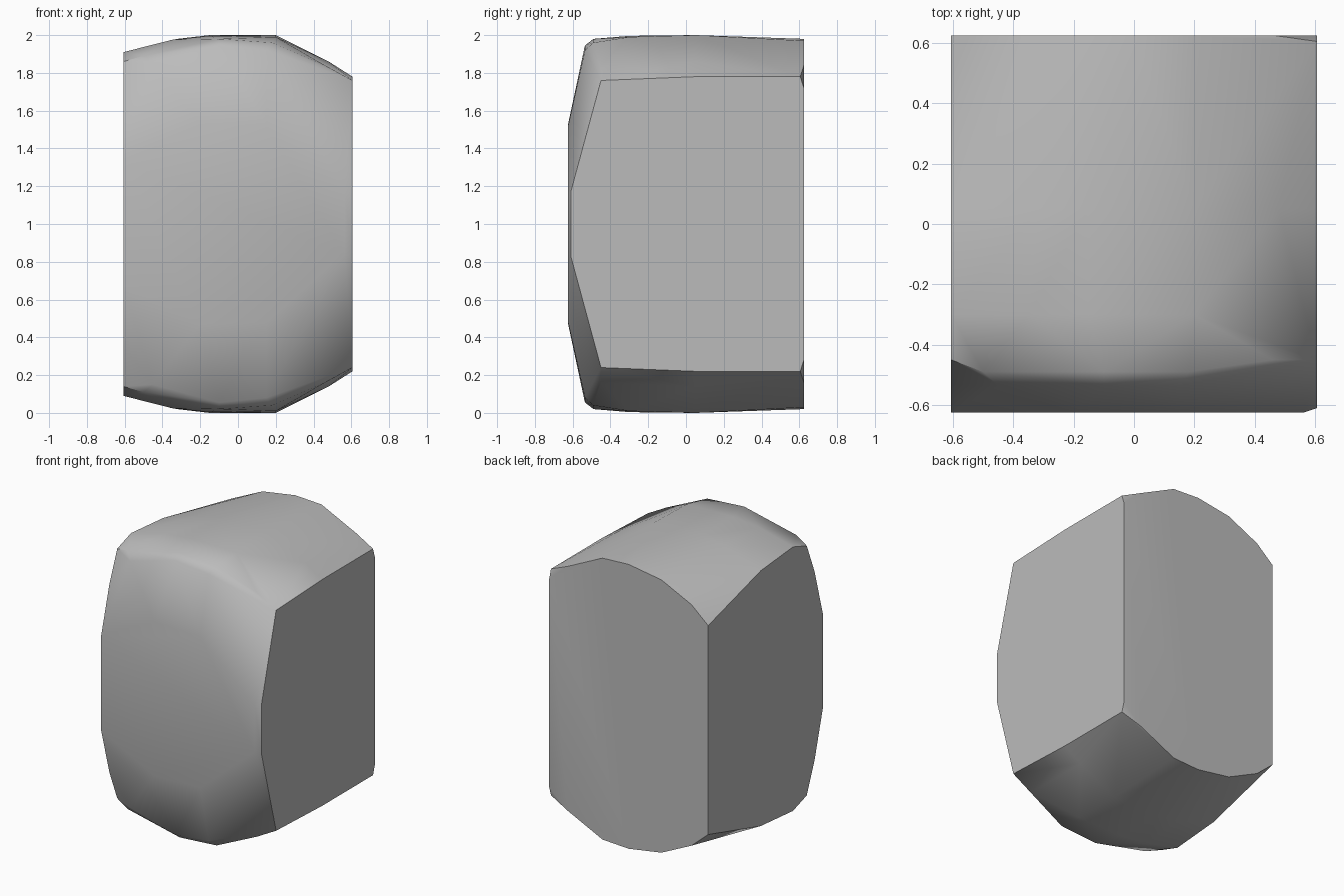
import bpy
import bmesh
import math

# Remove the default cube only
default_cube = bpy.data.objects.get("Cube")
if default_cube:
    bpy.data.objects.remove(default_cube, do_unlink=True)


def flat_material(name, grey):
    """One plain colour for viewport and render."""
    material = bpy.data.materials.new(name)
    material.use_nodes = True
    colour = (grey, grey, grey, 1)
    material.diffuse_color = colour
    shader = material.node_tree.nodes["Principled BSDF"]
    shader.inputs["Base Color"].default_value = colour
    return material


# Upper half of the block as cross-sections: depth y, then (x, z) outline
LEFT, RIGHT = -.606, .606
sections = [
    # flat back, with a nicked corner on one side
    (.624, [(LEFT, 1.72), (-.48, 1.83), (-.25, 1.94), (0, 1.98),
            (.2, 1.97), (.47, 1.84), (RIGHT, 1.72)]),
    (.605, [(RIGHT, 1.78)]),
    # rounded crown
    (.05, [(LEFT, 1.88), (-.32, 1.98), (-.15, 2), (.2, 2),
           (.48, 1.86), (RIGHT, 1.78)]),
    (-.3, [(LEFT, 1.91), (-.35, 1.975), (-.15, 1.996), (.2, 1.99)]),
    # worn shoulder above the front
    (-.45, [(LEFT, 1.86), (.46, 1.84), (RIGHT, 1.76)]),
    (-.49, [(-.5, 1.89), (-.1, 1.98), (.18, 1.96)]),
    (-.535, [(LEFT, 1.65), (-.45, 1.85), (-.1, 1.945), (.15, 1.92)]),
    # bulging front, chamfered at one side
    (-.61, [(RIGHT, 1.17)]),
    (-.624, [(LEFT, 1.33), (-.2, 1.53), (.15, 1.52), (.565, 1.16)]),
]

# Wrap the mirrored sections into one chiselled solid
bm = bmesh.new()
for y, outline in sections:
    for x, z in outline:
        bm.verts.new((x, y, z))
        bm.verts.new((x, y, 2 - z))
hull = bmesh.ops.convex_hull(bm, input=bm.verts[:])
loose = [v for v in bm.verts if not v.link_faces]
bmesh.ops.delete(bm, geom=loose, context="VERTS")
bmesh.ops.dissolve_limit(bm, angle_limit=math.radians(1),
                         verts=bm.verts[:], edges=bm.edges[:])
bmesh.ops.recalc_face_normals(bm, faces=bm.faces[:])

mesh = bpy.data.meshes.new("stone_block")
bm.to_mesh(mesh)
bm.free()
mesh.materials.append(flat_material("stone_grey", .5))
stone = bpy.data.objects.new("stone_block", mesh)
bpy.context.collection.objects.link(stone)

# Soft worn faces, crisp cut sides
bpy.ops.object.select_all(action="DESELECT")
stone.select_set(True)
bpy.context.view_layer.objects.active = stone
bpy.ops.object.shade_smooth_by_angle(angle=math.radians(40))
